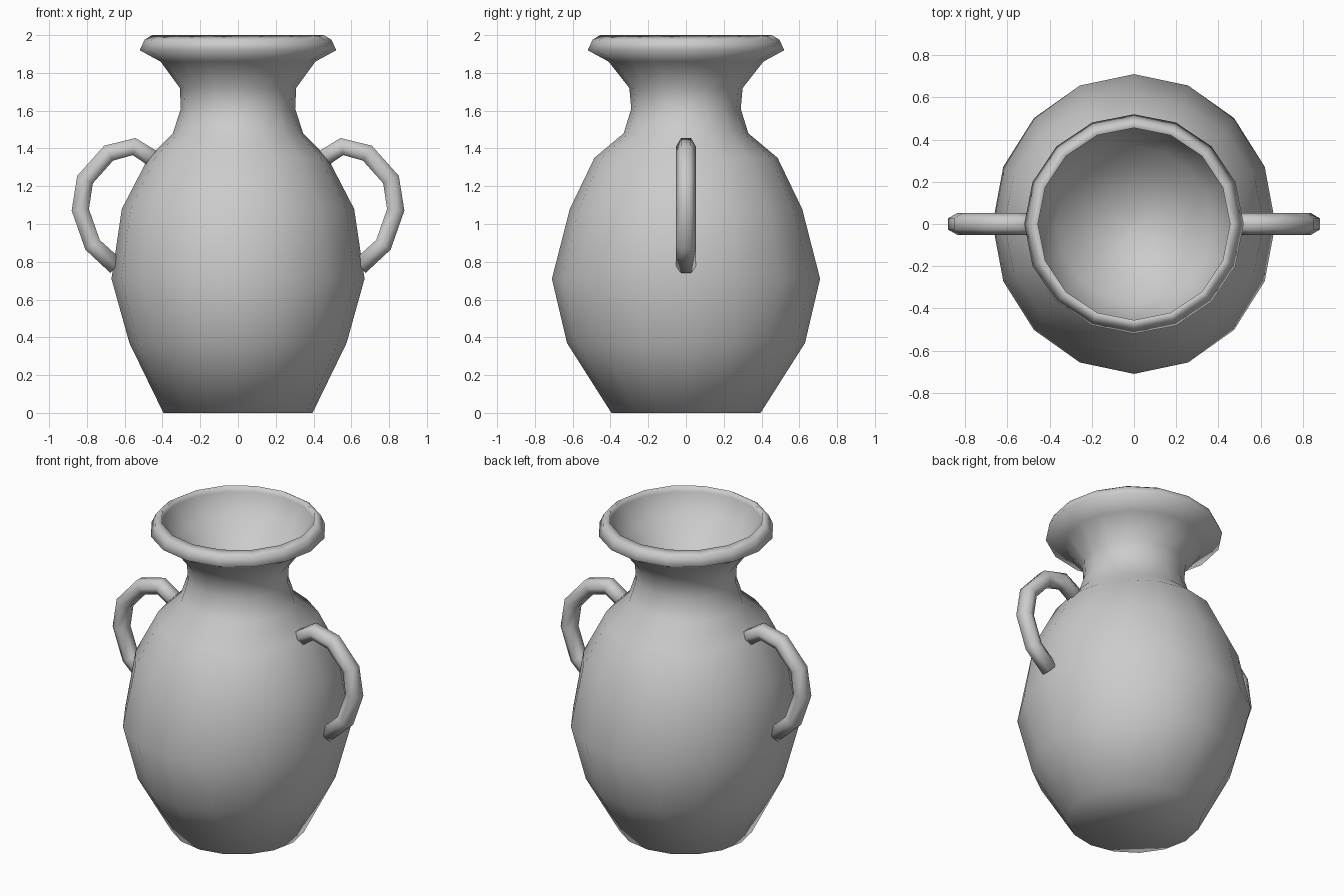
import bpy, bmesh, math
from mathutils import Vector

if "Cube" in bpy.data.objects:
    bpy.data.objects.remove(bpy.data.objects["Cube"])

clay = bpy.data.materials.new("grey clay")
clay.use_nodes = True
clay.diffuse_color = (0.6, 0.6, 0.6, 1)
clay.node_tree.nodes["Principled BSDF"].inputs["Base Color"].default_value = (0.6, 0.6, 0.6, 1)


def loft(name, rings, cap_ends=True):
    """Skin a list of closed rings of points into a smooth mesh."""
    bm = bmesh.new()
    loops = [[bm.verts.new(p) for p in ring] for ring in rings]
    for a, b in zip(loops, loops[1:]):
        n = len(a)
        for i in range(n):
            j = (i + 1) % n
            bm.faces.new((a[i], a[j], b[j], b[i]))
    if cap_ends:
        bm.faces.new(loops[0][::-1])
        bm.faces.new(loops[-1])
    bmesh.ops.recalc_face_normals(bm, faces=bm.faces)
    for f in bm.faces:
        f.smooth = True
    mesh = bpy.data.meshes.new(name)
    bm.to_mesh(mesh)
    bm.free()
    mesh.materials.append(clay)
    obj = bpy.data.objects.new(name, mesh)
    bpy.context.collection.objects.link(obj)
    return obj


def ring(rx, ry, z, n=16):
    return [Vector((rx * math.cos(t), ry * math.sin(t), z))
            for t in (2 * math.pi * i / n for i in range(n))]


# Vase: outer wall up to the lip, then down into the hollow mouth (rx, ry, z)
profile = [
    (0.395, 0.395, 0), (0.575, 0.63, 0.37), (0.67, 0.71, 0.71),
    (0.615, 0.615, 1.08), (0.475, 0.485, 1.35), (0.345, 0.33, 1.48),
    (0.303, 0.29, 1.61), (0.308, 0.30, 1.72), (0.41, 0.41, 1.86),
    (0.52, 0.52, 1.92), (0.495, 0.495, 1.975), (0.455, 0.455, 2.0),
    (0.455, 0.455, 1.96), (0.37, 0.37, 1.85), (0.27, 0.27, 1.74),
    (0.13, 0.13, 1.66), (0.02, 0.02, 1.64),
]
loft("vase_body", [ring(*p) for p in profile])

# Handles: hexagonal tubes swept along a bent path, one each side
path = [(0.41, 1.32), (0.55, 1.41), (0.685, 1.375), (0.81, 1.235),
        (0.835, 1.075), (0.77, 0.89), (0.645, 0.775)]


def handle(name, side):
    pts = [Vector((side * x, 0, z)) for x, z in path]
    across = Vector((0, 1, 0))
    rings = []
    for i, p in enumerate(pts):
        before = (p - pts[max(i - 1, 0)]).normalized()
        after = (pts[min(i + 1, len(pts) - 1)] - p).normalized()
        tangent = (before + after).normalized()
        out = tangent.cross(across)
        rings.append([p + 0.053 * (math.cos(t) * across + math.sin(t) * out)
                      for t in (math.pi * k / 3 for k in range(6))])
    loft(name, rings)


handle("left_handle", 1)
handle("right_handle", -1)
